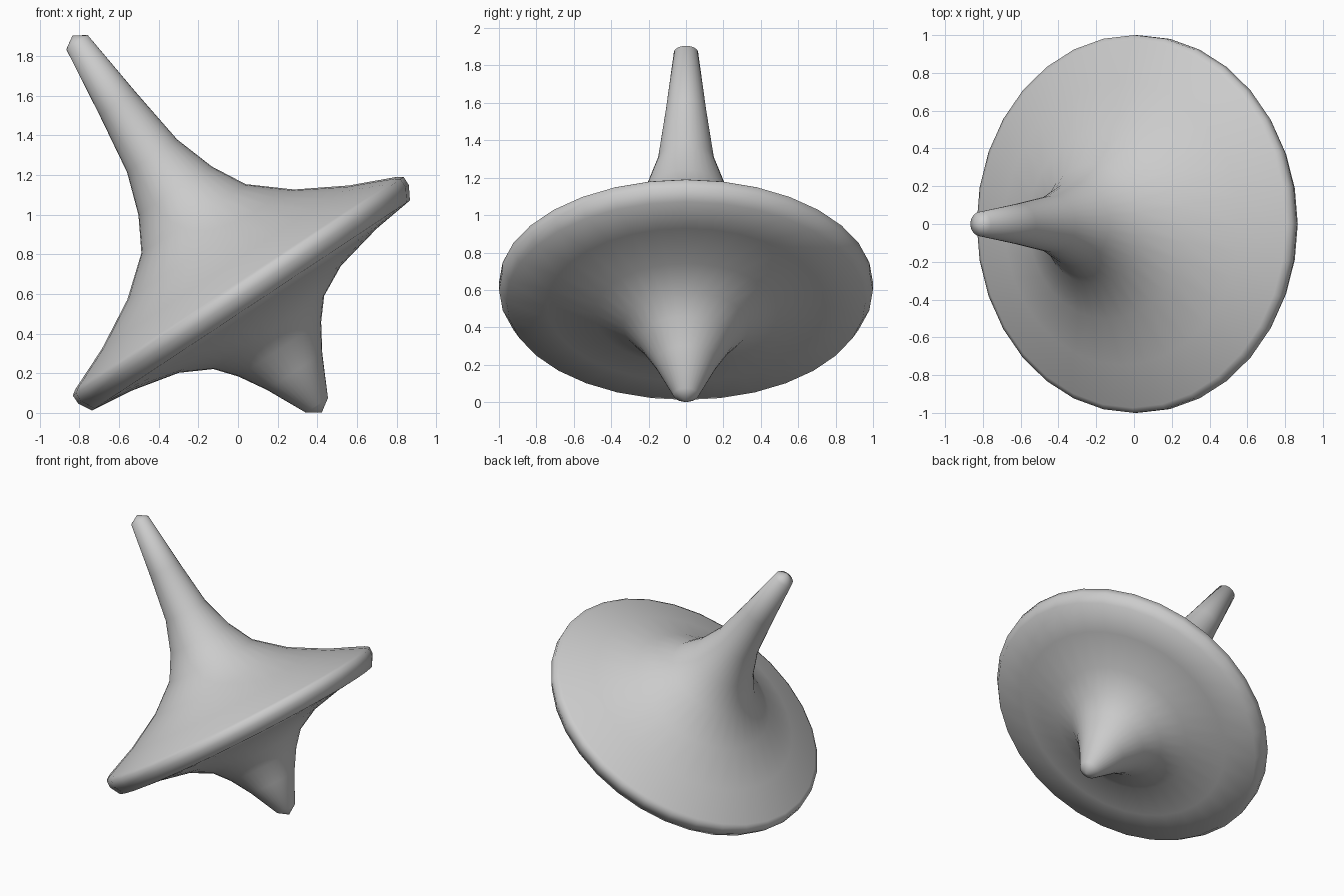
import bpy, bmesh, math

if "Cube" in bpy.data.objects:
    bpy.data.objects.remove(bpy.data.objects["Cube"])

SIDES = 32
TILT = math.radians(-33.45)

# Half profile (radius, height along the spin axis), tip to stem
profile = [
    (0.0, -0.73), (0.067, -0.685), (0.167, -0.482), (0.25, -0.346),
    (0.335, -0.245), (0.49, -0.165), (0.743, -0.108), (0.961, -0.082),
    (0.999, -0.015), (1.0, 0.034), (0.973, 0.053),
    (0.747, 0.15), (0.504, 0.286), (0.315, 0.443), (0.222, 0.611),
    (0.151, 0.822), (0.108, 1.14), (0.065, 1.509), (0.0, 1.55),
]


def lathe(name, points, sides):
    """Spin a profile around the local z axis, with poles at both ends."""
    bm = bmesh.new()
    rings = []
    for r, h in points:
        if r == 0:
            rings.append([bm.verts.new((0, 0, h))] * sides)
        else:
            rings.append([bm.verts.new((r * math.cos(2 * math.pi * i / sides),
                                        r * math.sin(2 * math.pi * i / sides), h))
                          for i in range(sides)])
    for low, high in zip(rings, rings[1:]):
        for i in range(sides):
            j = (i + 1) % sides
            corners = list(dict.fromkeys((low[i], low[j], high[j], high[i])))
            bm.faces.new(corners).smooth = True
    bmesh.ops.recalc_face_normals(bm, faces=bm.faces)
    mesh = bpy.data.meshes.new(name)
    bm.to_mesh(mesh)
    bm.free()
    obj = bpy.data.objects.new(name, mesh)
    bpy.context.collection.objects.link(obj)
    return obj


# Spinning top, leaning on its tip and rim
top = lathe("spinning_top", profile, SIDES)
top.rotation_euler = (0, TILT, 0)
top.location = (0.02, 0, 0.61)
